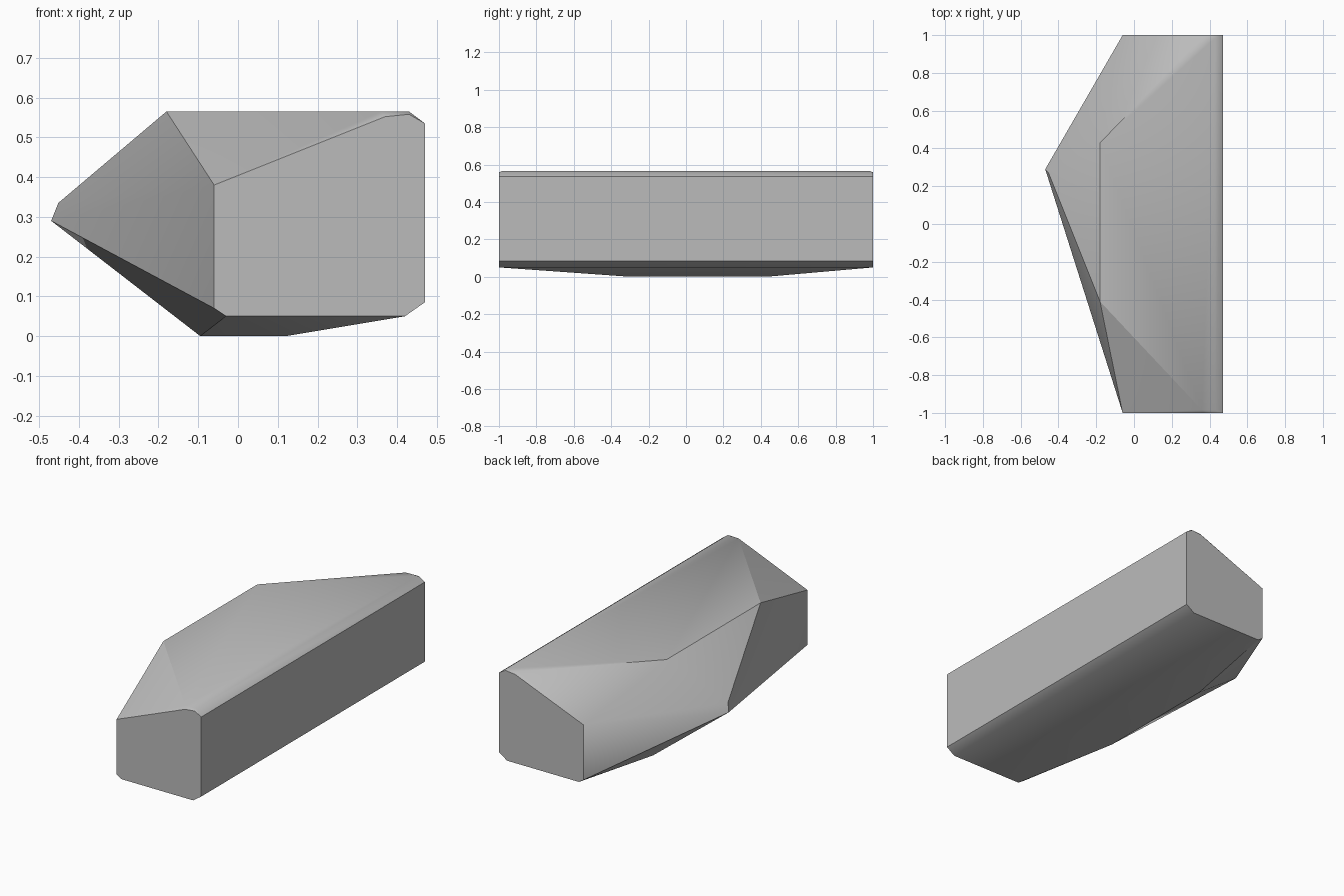
import bpy
import bmesh
import math

cube = bpy.data.objects.get("Cube")
if cube:
    bpy.data.objects.remove(cube, do_unlink=True)

# Stone colour
stone = bpy.data.materials.new("stone_grey")
stone.use_nodes = True
colour = (0.5, 0.5, 0.5, 1)
stone.diffuse_color = colour
stone.node_tree.nodes["Principled BSDF"].inputs["Base Color"].default_value = colour

# Profile of both flat ends, as (x, z)
end_profile = [(-0.06, 0.38), (0.37, 0.552), (0.43, 0.558), (0.47, 0.535),
               (0.47, 0.085), (0.42, 0.05), (-0.03, 0.05), (-0.06, 0.07)]
points = [(x, y, z) for y in (-1, 1) for x, z in end_profile]

# Top plateau, pointed side and shallow underside
points += [(0.43, -0.985, 0.565), (0.43, 0.985, 0.565), (0.36, -0.985, 0.565),
           (0.36, 0.985, 0.565), (-0.18, -0.41, 0.565), (-0.18, 0.43, 0.565)]
points += [(-0.47, 0.29, 0.29), (-0.452, 0.27, 0.335)]
points += [(x, y, 0) for x in (-0.095, 0.12) for y in (-0.3, 0.43)]

# Faceted rock skin stretched around the points
bm = bmesh.new()
for p in points:
    bm.verts.new(p)
hull = bmesh.ops.convex_hull(bm, input=bm.verts)
loose = [v for v in bm.verts if not v.link_faces]
bmesh.ops.delete(bm, geom=loose, context="VERTS")
bmesh.ops.dissolve_limit(bm, angle_limit=math.radians(1),
                         verts=bm.verts, edges=bm.edges)
bmesh.ops.recalc_face_normals(bm, faces=bm.faces)

mesh = bpy.data.meshes.new("rock")
bm.to_mesh(mesh)
bm.free()
mesh.materials.append(stone)
rock = bpy.data.objects.new("rock", mesh)
bpy.context.collection.objects.link(rock)

# Soften the shallow creases only
bpy.ops.object.select_all(action="DESELECT")
rock.select_set(True)
bpy.context.view_layer.objects.active = rock
bpy.ops.object.shade_smooth_by_angle(angle=math.radians(30))
